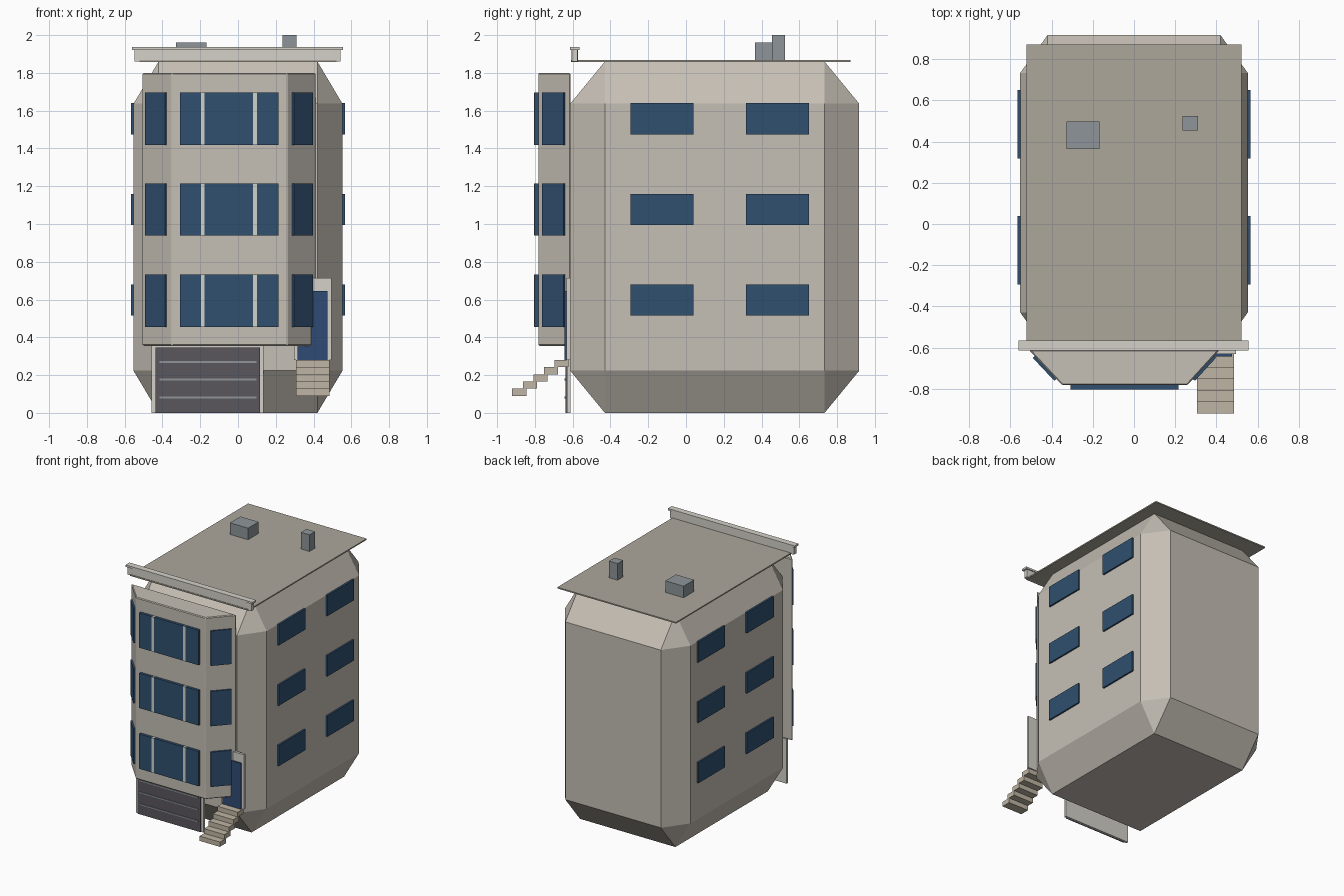
import bpy, bmesh, math
from mathutils import Matrix, Vector

if "Cube" in bpy.data.objects:
    bpy.data.objects.remove(bpy.data.objects["Cube"])


def material(name, r, g, b):
    m = bpy.data.materials.new(name)
    m.diffuse_color = (r, g, b, 1)
    m.use_nodes = True
    m.node_tree.nodes["Principled BSDF"].inputs["Base Color"].default_value = m.diffuse_color
    return m


WALL = material("wall", 0.56, 0.52, 0.46)
TRIM = material("trim", 0.66, 0.64, 0.58)
ROOF = material("roof", 0.42, 0.39, 0.33)
STONE = material("stone", 0.52, 0.46, 0.37)
GLASS = material("glass", 0.03, 0.08, 0.16)
DOOR = material("door_blue", 0.03, 0.07, 0.18)
GARAGE = material("garage_dark", 0.10, 0.095, 0.11)
METAL = material("metal", 0.27, 0.30, 0.32)


def finish(bm, name, mat):
    bmesh.ops.recalc_face_normals(bm, faces=bm.faces)
    me = bpy.data.meshes.new(name)
    bm.to_mesh(me)
    bm.free()
    me.materials.append(mat)
    ob = bpy.data.objects.new(name, me)
    bpy.context.collection.objects.link(ob)
    return ob


def box(name, x, y, z, mat, chamfer=0.0):
    """Box from ranges; chamfer is a fraction of each dimension."""
    bm = bmesh.new()
    bmesh.ops.create_cube(bm, size=1)
    if chamfer:
        bmesh.ops.bevel(bm, geom=bm.edges[:], offset=chamfer, segments=1,
                        affect='EDGES', profile=0.5)
    bm.transform(Matrix.Translation([(a + b) / 2 for a, b in (x, y, z)])
                 @ Matrix.Diagonal([b - a for a, b in (x, y, z)] + [1]))
    return finish(bm, name, mat)


# Chamfered main body
box("main_body", (-0.553, 0.553), (-0.613, 0.917), (0, 1.86), WALL, 0.12)

# Three-sided bay on the front
LEFT, FL, FR, RIGHT = (-0.51, -0.612), (-0.35, -0.782), (0.26, -0.782), (0.415, -0.612)
bm = bmesh.new()
base = bm.faces.new([bm.verts.new((x, y, 0.355)) for x, y in (LEFT, FL, FR, RIGHT)])
ext = bmesh.ops.extrude_face_region(bm, geom=[base])
bmesh.ops.translate(bm, vec=(0, 0, 1.445),
                    verts=[v for v in ext["geom"] if isinstance(v, bmesh.types.BMVert)])
bmesh.ops.recalc_face_normals(bm, faces=bm.faces)
bmesh.ops.bevel(bm, geom=bm.edges[:], offset=0.006, segments=1, affect='EDGES', profile=0.5)
finish(bm, "bay", WALL)


def slanted_window(name, a, b, z):
    """Pane centred on the bay wall running from a to b."""
    a, b = Vector(a), Vector(b)
    d = (b - a).normalized()
    mid = (a + b) / 2 + Vector((d.y, -d.x)) * 0.003
    ob = box(name, (-0.076, 0.076), (-0.01, 0.01), z, GLASS)
    ob.data.transform(Matrix.Translation((mid.x, mid.y, 0))
                      @ Matrix.Rotation(math.atan2(d.y, d.x), 4, 'Z'))


# Windows on every floor
for i, (bay_z, side_z) in enumerate([(0.455, 0.515), (0.938, 0.995), (1.418, 1.475)], 1):
    zr = (bay_z, bay_z + 0.277)
    box(f"bay_window_{i}", (-0.308, 0.215), (-0.803, -0.78), zr, GLASS)
    for j, x in enumerate((-0.187, 0.09)):
        box(f"bay_mullion_{i}_{j}", (x - 0.01, x + 0.01), (-0.805, -0.78), zr, TRIM)
    slanted_window(f"bay_window_left_{i}", LEFT, FL, zr)
    slanted_window(f"bay_window_right_{i}", FR, RIGHT, zr)
    for side, s in (("left", -1), ("right", 1)):
        for j, y in enumerate((-0.295, 0.317)):
            box(f"{side}_window_{i}_{j}", sorted((s * 0.545, s * 0.566)),
                (y, y + 0.335), (side_z, side_z + 0.165), GLASS)

# Roof slab, parapet and rooftop units
box("roof_slab", (-0.522, 0.522), (-0.61, 0.872), (1.858, 1.868), ROOF)
box("parapet", (-0.548, 0.542), (-0.606, -0.572), (1.858, 1.925), TRIM, 0.04)
box("parapet_cap", (-0.56, 0.556), (-0.614, -0.565), (1.922, 1.937), TRIM)
box("roof_unit", (-0.327, -0.167), (0.365, 0.497), (1.865, 1.96), METAL)
box("roof_vent", (0.235, 0.31), (0.455, 0.525), (1.865, 2.0), METAL)

# Garage door
box("garage_frame", (-0.457, 0.136), (-0.63, -0.612), (0, 0.355), TRIM)
box("garage_door", (-0.438, 0.116), (-0.638, -0.625), (0, 0.345), GARAGE)
for i, z in enumerate((0.082, 0.176, 0.27)):
    box(f"garage_rib_{i}", (-0.415, 0.097), (-0.643, -0.63), (z - 0.005, z + 0.005), METAL)

# Entrance door and steps
box("entrance_frame", (0.296, 0.495), (-0.632, -0.612), (0.28, 0.715), TRIM)
box("entrance_door", (0.315, 0.475), (-0.643, -0.625), (0.28, 0.645), DOOR)
for i in range(5):
    y, z = -0.92 + 0.056 * i, 0.09 + 0.038 * i
    box(f"step_{i}", (0.306, 0.485), (y, y + 0.075), (z, z + 0.038), STONE)
